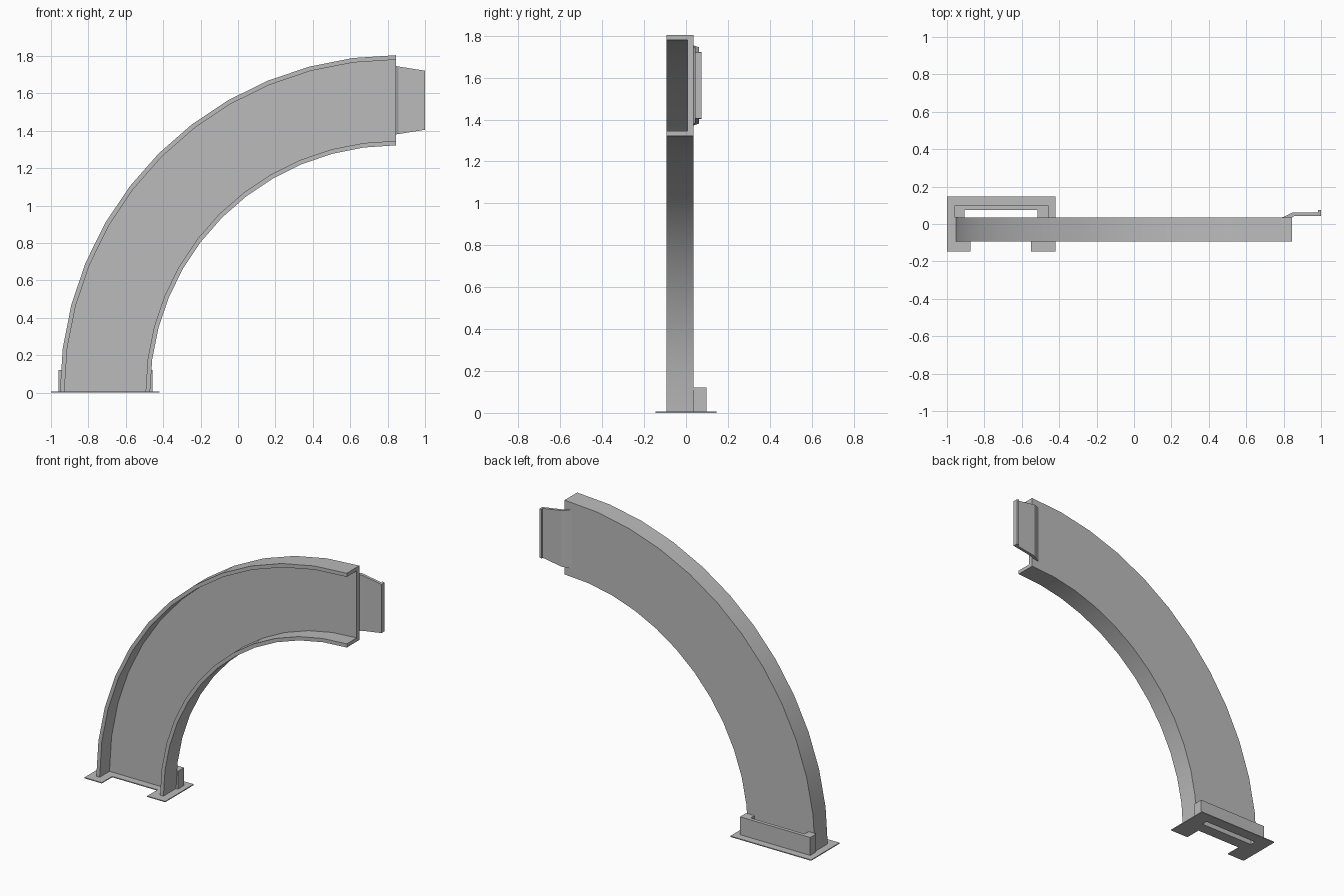
import bpy, bmesh
from math import sin, cos, pi, radians
from mathutils import Vector

cube = bpy.data.objects.get("Cube")
if cube:
    bpy.data.objects.remove(cube, do_unlink=True)

# Single grey material
grey = bpy.data.materials.new("plain_grey")
grey.use_nodes = True
colour = (0.5, 0.5, 0.5, 1)
grey.diffuse_color = colour
grey.node_tree.nodes["Principled BSDF"].inputs["Base Color"].default_value = colour


def finish(bm, name, smooth=False):
    bmesh.ops.recalc_face_normals(bm, faces=bm.faces[:])
    mesh = bpy.data.meshes.new(name)
    bm.to_mesh(mesh)
    bm.free()
    mesh.materials.append(grey)
    obj = bpy.data.objects.new(name, mesh)
    bpy.context.collection.objects.link(obj)
    if smooth:
        bpy.ops.object.select_all(action='DESELECT')
        obj.select_set(True)
        bpy.context.view_layer.objects.active = obj
        bpy.ops.object.shade_smooth_by_angle(angle=radians(30))
    return obj


def rect(x0, x1, y0, y1):
    return [(x0, y0), (x1, y0), (x1, y1), (x0, y1)]


def prism(loops, z0, z1):
    """Extrude an outline, with optional holes, upwards."""
    bm = bmesh.new()
    for loop in loops:
        vs = [bm.verts.new((x, y, z0)) for x, y in loop]
        for a, b in zip(vs, vs[1:] + vs[:1]):
            bm.edges.new((a, b))
    if len(loops) > 1:
        bmesh.ops.triangle_fill(bm, edges=bm.edges[:], use_beauty=True)
    else:
        bm.faces.new(bm.verts[:])
    top = bmesh.ops.extrude_face_region(bm, geom=bm.faces[:], use_keep_orig=True)
    moved = [g for g in top["geom"] if isinstance(g, bmesh.types.BMVert)]
    bmesh.ops.translate(bm, verts=moved, vec=(0, 0, z1 - z0))
    return bm


# Curved channel: C-shaped section swept through a quarter circle
CX, CZ, STEPS = 0.846, 0.006, 12
R_IN, R_OUT, LIP = 1.316, 1.798, 0.024
FRONT, WEB, BACK = -0.093, 0.008, 0.036
section = [(R_IN, FRONT), (R_IN, BACK), (R_OUT, BACK), (R_OUT, FRONT),
           (R_OUT - LIP, FRONT), (R_OUT - LIP, WEB),
           (R_IN + LIP, WEB), (R_IN + LIP, FRONT)]
bm = bmesh.new()
rings = []
for i in range(STEPS + 1):
    a = pi / 2 * i / STEPS
    rings.append([bm.verts.new((CX - r * cos(a), y, CZ + r * sin(a)))
                  for r, y in section])
for r0, r1 in zip(rings, rings[1:]):
    for j in range(len(section)):
        k = (j + 1) % len(section)
        bm.faces.new((r0[j], r0[k], r1[k], r1[j]))
bm.faces.new(rings[0])
bm.faces.new(rings[-1])
finish(bm, "curved_channel", smooth=True)

# Base plate: notched at the front, slotted at the back
plate = [(-1, -0.146), (-0.875, -0.146), (-0.875, -0.04), (-0.55, -0.04),
         (-0.55, -0.146), (-0.42, -0.146), (-0.42, 0.146), (-1, 0.146)]
slot = rect(-0.905, -0.517, BACK, 0.075)
finish(prism([plate, slot], 0, 0.006), "base_plate")

# Foot bracket: U-shaped collar behind the channel
collar = [(-0.96, BACK), (-0.905, BACK), (-0.905, 0.075), (-0.517, 0.075),
          (-0.517, BACK), (-0.456, BACK), (-0.456, 0.098), (-0.96, 0.098)]
finish(prism([collar], 0.003, 0.122), "foot_bracket")

# Joining tongue: offset tab with an end lip, narrowing outwards
tab = [(0.795, BACK), (0.85, 0.062), (0.985, 0.062), (0.985, 0.075),
       (1, 0.075), (1, 0.043), (0.858, 0.043), (0.846, BACK)]
bm = prism([tab], -1, 1)
for v in bm.verts:
    half = 0.1825 - 0.16 * (v.co.x - CX)
    v.co.z = 1.563 + half * v.co.z
finish(bm, "joining_tongue")
